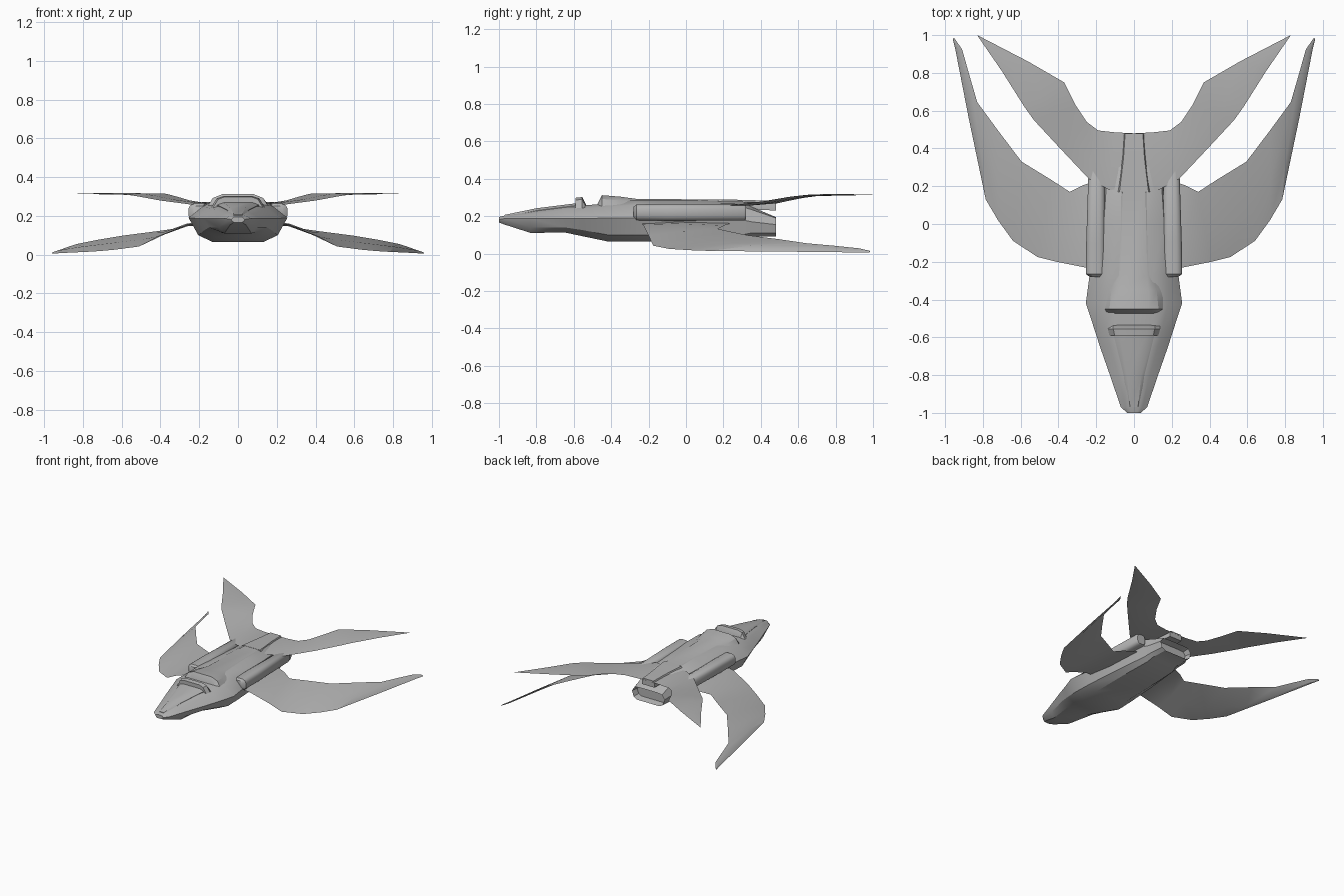
import bpy, bmesh, math
from mathutils import Vector

hull_grey = bpy.data.materials.new("hull grey")
hull_grey.diffuse_color = (0.45, 0.45, 0.45, 1)


def loft(name, rings, caps=(True, True), mirror=False, recess=0, angle=28):
    """Skin a list of closed rings, optionally capping, recessing the end and mirroring."""
    bm = bmesh.new()
    vs = [[bm.verts.new(p) for p in r] for r in rings]
    n = len(vs[0])
    for a, b in zip(vs, vs[1:]):
        for i in range(n):
            j = (i + 1) % n
            bm.faces.new((a[i], a[j], b[j], b[i]))
    if caps[0]:
        bm.faces.new(vs[0])
    if caps[1]:
        end = bm.faces.new(vs[-1])
    bmesh.ops.recalc_face_normals(bm, faces=bm.faces)
    if recess:
        bmesh.ops.inset_region(bm, faces=[end], thickness=0.012)
        bmesh.ops.translate(bm, verts=list(end.verts), vec=(0, -recess, 0))
    me = bpy.data.meshes.new(name)
    bm.to_mesh(me)
    bm.free()
    ob = bpy.data.objects.new(name, me)
    bpy.context.collection.objects.link(ob)
    me.materials.append(hull_grey)
    if mirror:
        m = ob.modifiers.new("mirror", 'MIRROR')
        m.merge_threshold = 0.0005
    bpy.ops.object.select_all(action='DESELECT')
    ob.select_set(True)
    bpy.context.view_layer.objects.active = ob
    bpy.ops.object.shade_smooth_by_angle(angle=math.radians(angle))
    return ob


def sym_ring(y, *half):
    """Left-right symmetric ring at y from (half width, z) points, top to bottom."""
    return [(x, y, z) for x, z in half] + [(-x, y, z) for x, z in reversed(half)]


def wing_ring(lead, trail, t):
    """Thin lens section between a leading and a trailing point."""
    a, b = Vector(lead), Vector(trail)
    m = a.lerp(b, 0.4)
    up = Vector((0, 0, t))
    return [a, m + up, b, m - up]


# Main hull, from nose tip to the tail nozzle
hull = [
    sym_ring(-1.0, (.015, .195), (.025, .192), (.035, .182), (.03, .172), (.02, .166)),
    sym_ring(-.97, (.025, .203), (.045, .198), (.07, .187), (.06, .17), (.04, .155)),
    sym_ring(-.83, (.045, .225), (.075, .21), (.117, .187), (.10, .14), (.07, .11)),
    sym_ring(-.65, (.085, .25), (.125, .232), (.18, .187), (.15, .14), (.09, .113)),
    sym_ring(-.55, (.10, .257), (.15, .24), (.212, .187), (.175, .125), (.11, .092)),
    sym_ring(-.42, (.11, .268), (.18, .25), (.255, .19), (.205, .10), (.13, .065)),
    sym_ring(-.27, (.10, .287), (.17, .26), (.235, .19), (.20, .10), (.13, .065)),
    sym_ring(0.0, (.08, .287), (.16, .25), (.20, .185), (.18, .10), (.13, .067)),
    sym_ring(.30, (.07, .28), (.14, .25), (.165, .18), (.15, .10), (.12, .07)),
    sym_ring(.35, (.07, .25), (.13, .235), (.155, .17), (.14, .11), (.11, .09)),
    sym_ring(.48, (.08, .195), (.12, .19), (.145, .155), (.13, .11), (.10, .092)),
]
loft("hull", hull, recess=.05)

# Raised nose spine leading up to the windscreen
loft("nose_spine", [sym_ring(y, (w * .7, z), (w, z - .012), (w, z - .05)) for y, w, z in
                    [(-.97, .03, .207), (-.8, .055, .242), (-.56, .115, .272)]])

# Windscreen frame bar
loft("windscreen_frame", [sym_ring(y, (.075 * s, z), (.11 * s, z - .012), (.15 * s, .225)) for y, s, z in
                          [(-.59, .93, .298), (-.555, 1, .302), (-.535, 1, .262)]])

# Canopy fairing behind the cockpit, running back into the dorsal deck
loft("canopy", [sym_ring(y, (a, z), (b, z - .02), (c, .235)) for y, a, b, c, z in
                [(-.475, .10, .125, .15, .262), (-.45, .08, .13, .165, .312),
                 (-.35, .075, .12, .17, .304), (-.27, .07, .10, .15, .293),
                 (.19, .06, .085, .10, .288)]])

# Engine pods along the flanks
def pod_ring(y, cx, w, h):
    pts = []
    for sx, sz in ((1, 1), (-1, 1), (-1, -1), (1, -1)):
        corner = [(1, .45), (.82, .82), (.45, 1)]
        if sx * sz < 0:
            corner.reverse()
        pts += [(cx + sx * w * u, y, .22 + sz * h * v) for u, v in corner]
    return pts

loft("engine_pod", [pod_ring(-.28, .20, .035, .03), pod_ring(-.265, .203, .052, .043),
                    pod_ring(-.1, .203, .05, .045), pod_ring(.31, .198, .042, .044),
                    pod_ring(.32, .198, .035, .038)], mirror=True, angle=40)

# Swept upper wing, joined across the centre line
upper = [((0, .19, .277), (0, .48, .27), .006), ((.13, .18, .267), (.10, .485, .268), .006),
         ((.24, .24, .258), (.19, .495, .27), .006), ((.40, .41, .279), (.25, .54, .28), .006),
         ((.53, .55, .303), (.31, .63, .298), .006), ((.58, .62, .31), (.37, .75, .314), .005),
         ((.70, .81, .313), (.56, .86, .316), .004), ((.826, .993, .314), (.83, 1, .315), .001)]
loft("upper_wing", [wing_ring(*s) for s in upper], caps=(False, True), mirror=True)

# Dorsal ridge over the wing root
loft("dorsal_ridge", [sym_ring(y, (w * .85, z), (w, z - .02), (w, z - .05)) for y, w, z in
                      [(.17, .09, .29), (.35, .065, .286), (.48, .055, .28)]])

# Drooping lower wing ending in a long swept blade
lower = [((.12, -.25, .17), (.14, .25, .165), .01), ((.26, -.23, .155), (.27, .205, .15), .007),
         ((.41, -.20, .095), (.34, .17, .132), .007), ((.51, -.175, .042), (.44, .235, .118), .008),
         ((.64, -.09, .025), (.595, .33, .098), .009), ((.72, .02, .018), (.72, .495, .077), .01),
         ((.785, .13, .014), (.83, .645, .055), .011), ((.875, .56, .01), (.872, .79, .042), .008),
         ((.945, .92, .006), (.91, .925, .028), .006), ((.96, .98, .006), (.952, .985, .014), .003)]
loft("lower_wing", [wing_ring(*s) for s in lower], mirror=True)
